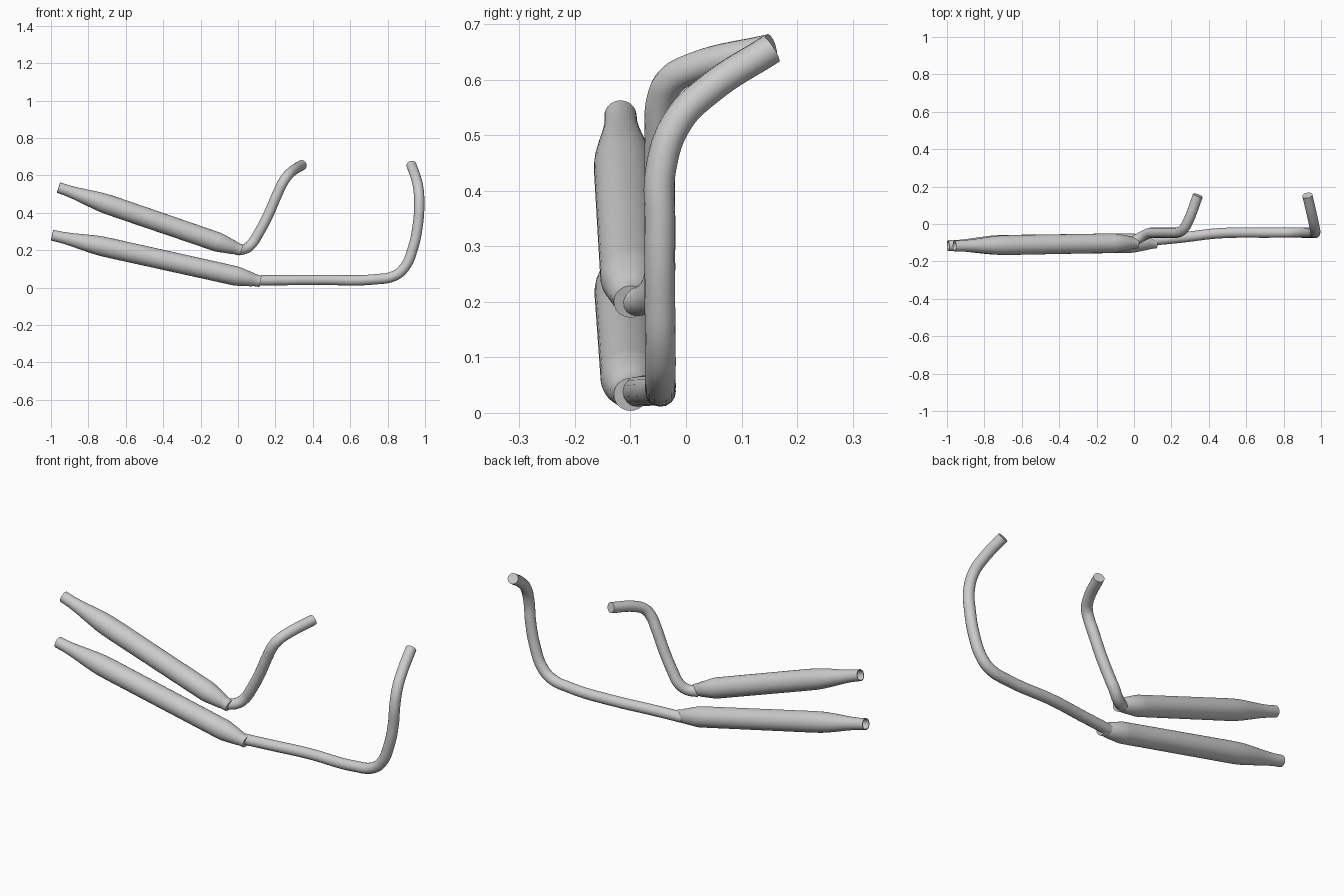
import bpy, bmesh, math
from mathutils import Vector

cube = bpy.data.objects.get("Cube")
if cube:
    bpy.data.objects.remove(cube, do_unlink=True)

metal = bpy.data.materials.new("light_grey_metal")
metal.use_nodes = True
grey = (0.6, 0.6, 0.6, 1)
metal.diffuse_color = grey
metal.node_tree.nodes["Principled BSDF"].inputs["Base Color"].default_value = grey


def finish(obj):
    """Give the part its material and smooth shading with sharp rims."""
    obj.data.materials.clear()
    obj.data.materials.append(metal)
    bpy.ops.object.select_all(action="DESELECT")
    obj.select_set(True)
    bpy.context.view_layer.objects.active = obj
    bpy.ops.object.shade_smooth_by_angle(angle=math.radians(35))


def lathe(name, start, end, profile, sides=40):
    """Turn (distance, radius) pairs around the line from start to end."""
    start, end = Vector(start), Vector(end)
    axis = (end - start).normalized()
    u = axis.cross(Vector((0, 1, 0))).normalized()
    v = axis.cross(u)
    bm = bmesh.new()
    rings = []
    for d, r in profile:
        ring = []
        for i in range(sides):
            a = math.tau * i / sides
            ring.append(bm.verts.new(start + axis * d + (u * math.cos(a) + v * math.sin(a)) * r))
        rings.append(ring)
    for a, b in zip(rings, rings[1:]):
        for i in range(sides):
            j = (i + 1) % sides
            bm.faces.new((a[i], a[j], b[j], b[i]))
    bm.faces.new(rings[0])
    bm.faces.new(rings[-1])
    bmesh.ops.recalc_face_normals(bm, faces=bm.faces)
    mesh = bpy.data.meshes.new(name)
    bm.to_mesh(mesh)
    bm.free()
    obj = bpy.data.objects.new(name, mesh)
    bpy.context.collection.objects.link(obj)
    finish(obj)


def muffler(name, tail, inlet):
    """Hollow tail tip, swelling body, front cone and stepped inlet collar."""
    n = (Vector(inlet) - Vector(tail)).length
    lathe(name, tail, inlet, [
        (0.12, 0.025), (0, 0.025), (0, 0.029), (0.05, 0.03), (0.1, 0.034),
        (0.18, 0.044), (0.235, 0.05), (0.275, 0.0525), (0.33, 0.053),
        (n - 0.14, 0.052), (n - 0.125, 0.051), (n - 0.04, 0.036),
        (n - 0.035, 0.033), (n, 0.03)])


def pipe(name, points, radius=0.0275):
    """Bent round tube through the given points."""
    curve = bpy.data.curves.new(name, "CURVE")
    curve.dimensions = "3D"
    curve.bevel_depth = radius
    curve.bevel_resolution = 6
    curve.resolution_u = 8
    curve.use_fill_caps = True
    spline = curve.splines.new("BEZIER")
    spline.bezier_points.add(len(points) - 1)
    for p, co in zip(spline.bezier_points, points):
        p.co = co
        p.handle_left_type = p.handle_right_type = "AUTO"
    obj = bpy.data.objects.new(name, curve)
    bpy.context.collection.objects.link(obj)
    bpy.ops.object.select_all(action="DESELECT")
    obj.select_set(True)
    bpy.context.view_layer.objects.active = obj
    bpy.ops.object.convert(target="MESH")
    finish(bpy.context.view_layer.objects.active)


# Mufflers
muffler("lower_muffler", (-0.994, -0.116, 0.28), (0.12, -0.1, 0.033))
muffler("upper_muffler", (-0.96, -0.118, 0.535), (0.018, -0.1, 0.2))

# Long header pipe: low run, upward bend, then back to the engine
pipe("lower_header_pipe", [
    (0.08, -0.09, 0.038), (0.26, -0.072, 0.04), (0.45, -0.05, 0.041),
    (0.73, -0.046, 0.044), (0.84, -0.046, 0.065), (0.893, -0.046, 0.112),
    (0.935, -0.047, 0.21), (0.962, -0.047, 0.34), (0.969, -0.045, 0.44),
    (0.965, -0.015, 0.525), (0.952, 0.045, 0.585), (0.927, 0.153, 0.655)])

# Short header pipe: swings outward, rises, then back to the engine
pipe("upper_header_pipe", [
    (-0.01, -0.097, 0.2), (0.045, -0.066, 0.21), (0.08, -0.049, 0.242),
    (0.107, -0.047, 0.285), (0.16, -0.047, 0.385), (0.21, -0.047, 0.5),
    (0.24, -0.044, 0.562), (0.264, -0.028, 0.597), (0.287, 0.01, 0.62),
    (0.342, 0.153, 0.655)])
